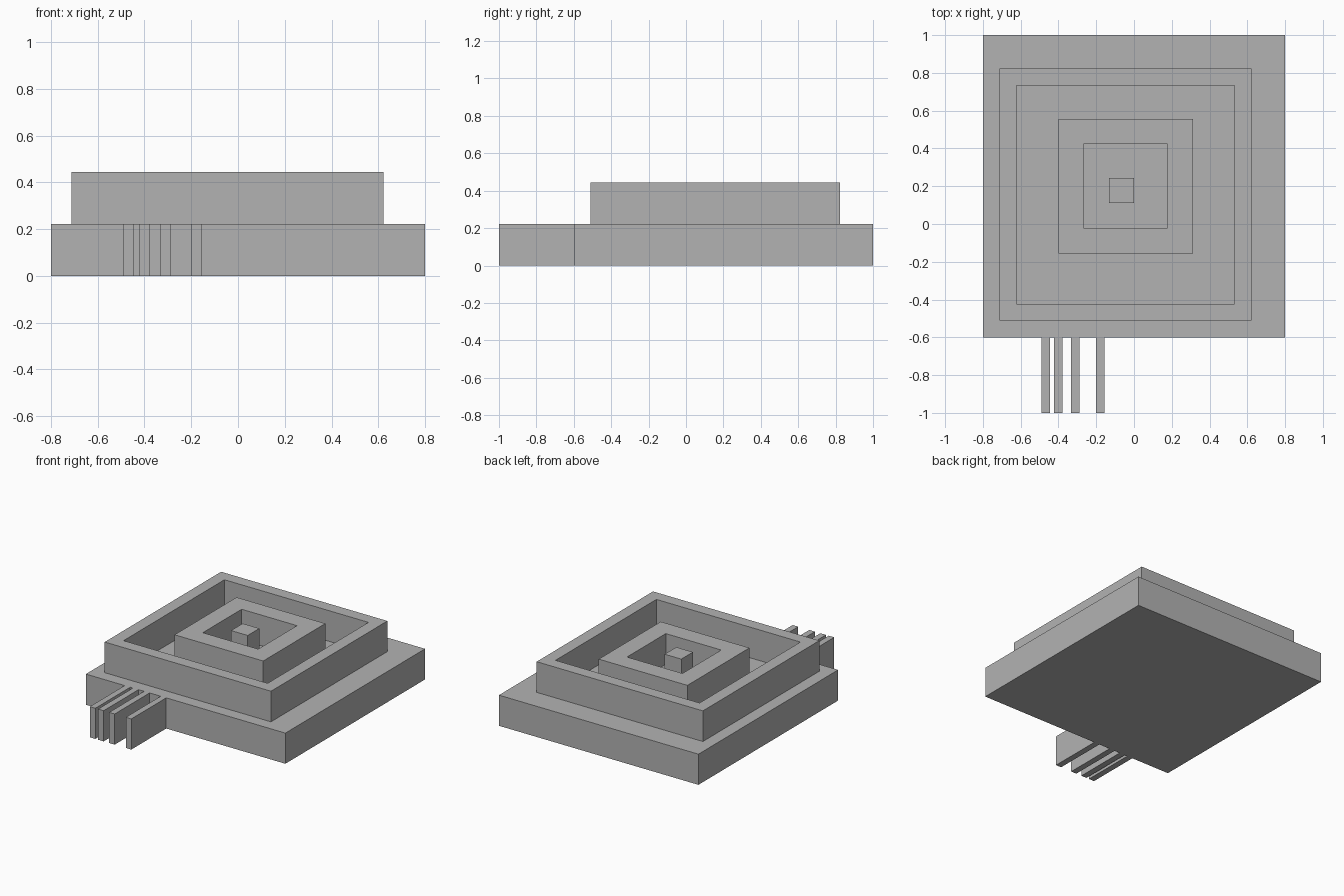
import bpy
import bmesh

if "Cube" in bpy.data.objects:
    bpy.data.objects.remove(bpy.data.objects["Cube"], do_unlink=True)

U = 2 / 45      # design module
BASE_TOP = 5 * U
WALL_TOP = 10 * U

grey = bpy.data.materials.new("plain grey")
grey.use_nodes = True
colour = (0.45, 0.45, 0.45, 1)
grey.diffuse_color = colour
grey.node_tree.nodes["Principled BSDF"].inputs["Base Color"].default_value = colour


def finish(name, bm):
    bmesh.ops.recalc_face_normals(bm, faces=bm.faces)
    mesh = bpy.data.meshes.new(name)
    bm.to_mesh(mesh)
    bm.free()
    mesh.materials.append(grey)
    obj = bpy.data.objects.new(name, mesh)
    bpy.context.collection.objects.link(obj)
    return obj


def loop(bm, x0, x1, y0, y1, z):
    return [bm.verts.new((x, y, z)) for x, y in
            ((x0, y0), (x1, y0), (x1, y1), (x0, y1))]


def bridge(bm, a, b):
    for i in range(4):
        j = (i + 1) % 4
        bm.faces.new((a[i], a[j], b[j], b[i]))


def block(name, x0, x1, y0, y1, z0, z1):
    bm = bmesh.new()
    low, high = (loop(bm, x0, x1, y0, y1, z) for z in (z0, z1))
    bm.faces.new(low)
    bm.faces.new(high)
    bridge(bm, low, high)
    return finish(name, bm)


def square_wall(name, cx, cy, half, thickness):
    """Hollow square wall standing on the base."""
    bm = bmesh.new()
    loops = []
    for h, z in ((half, BASE_TOP), (half, WALL_TOP),
                 (half - thickness, WALL_TOP), (half - thickness, BASE_TOP)):
        loops.append(loop(bm, cx - h, cx + h, cy - h, cy + h, z))
    for i in range(4):
        bridge(bm, loops[i], loops[(i + 1) % 4])
    return finish(name, bm)


# Base slab
block("base_slab", -0.8, 0.8, -0.6, 1.0, 0, BASE_TOP)

# Concentric walls and the post in the middle
square_wall("outer_wall", -U, 3.5 * U, 15 * U, 2 * U)
square_wall("inner_wall", -U, 4.5 * U, 8 * U, 3 * U)
block("centre_post", -3 * U, 0, 2.5 * U, 5.5 * U, BASE_TOP, WALL_TOP)

# Four thin fins with widening gaps on the front edge
for i, x in enumerate((-11, -9.5, -7.5, -4.5)):
    block(f"front_fin_{i + 1}", x * U, (x + 1) * U, -1.0, -0.6, 0, BASE_TOP)
